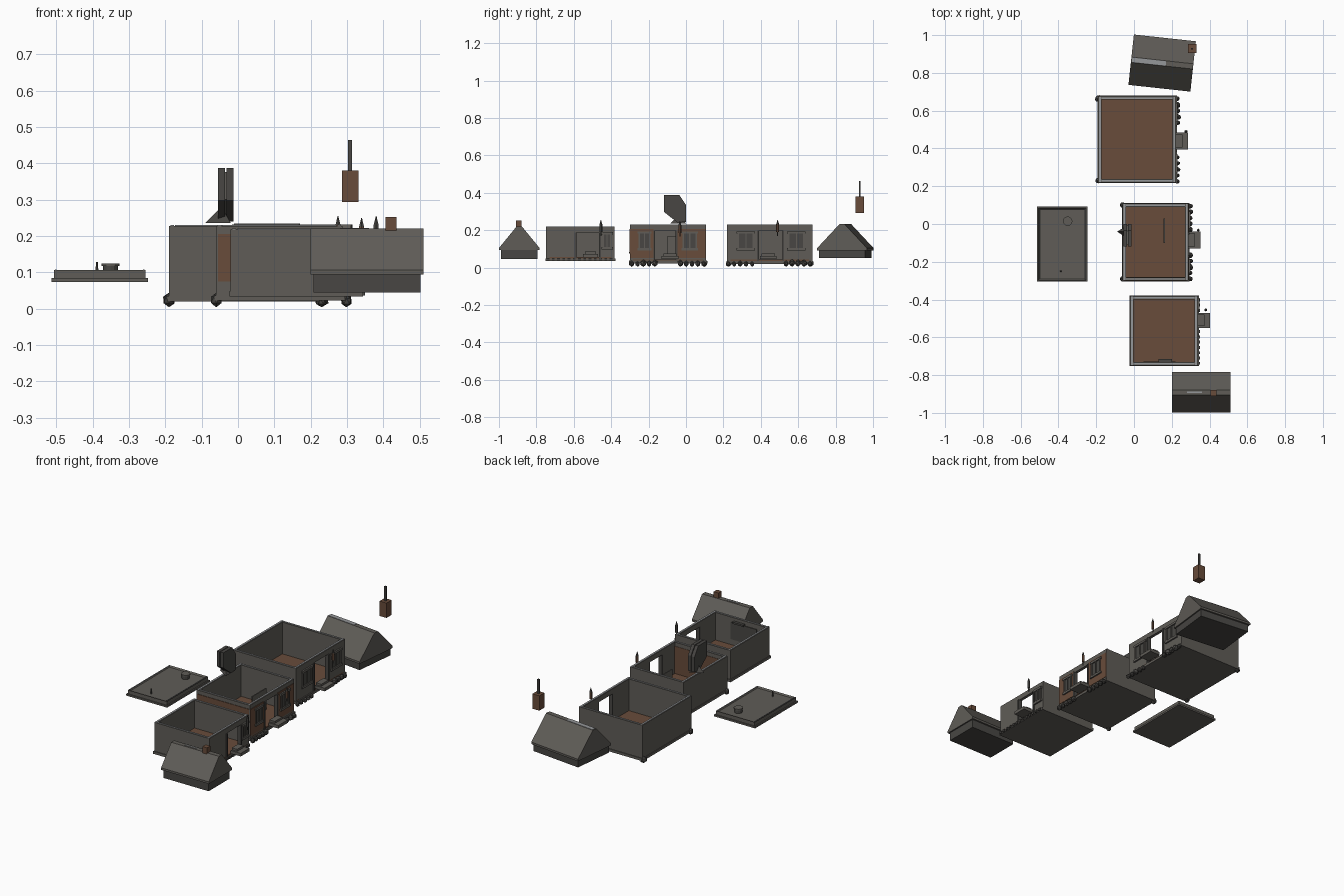
import bpy, bmesh, math, random
from mathutils import Matrix, Vector

random.seed(4)
if "Cube" in bpy.data.objects:
    bpy.data.objects.remove(bpy.data.objects["Cube"], do_unlink=True)


def material(name, r, g, b):
    m = bpy.data.materials.new(name)
    m.use_nodes = True
    m.diffuse_color = (r, g, b, 1)
    m.node_tree.nodes["Principled BSDF"].inputs["Base Color"].default_value = (r, g, b, 1)
    return m


STONE = material("stone grey", .115, .108, .096)
DARK = material("dark stone", .065, .062, .057)
WOOD = material("brown wood", .14, .072, .043)
TRIM = material("pale trim", .30, .31, .32)


def finish(name, bm, *mats):
    bmesh.ops.recalc_face_normals(bm, faces=bm.faces)
    mesh = bpy.data.meshes.new(name)
    bm.to_mesh(mesh)
    bm.free()
    for m in mats:
        mesh.materials.append(m)
    ob = bpy.data.objects.new(name, mesh)
    bpy.context.collection.objects.link(ob)
    return ob


def add_box(bm, x, y, z):
    lo, hi = Vector((x[0], y[0], z[0])), Vector((x[1], y[1], z[1]))
    mat = Matrix.Translation((lo + hi) / 2) @ Matrix.Diagonal((*(hi - lo), 1))
    bmesh.ops.create_cube(bm, size=1, matrix=mat)


def box(name, x, y, z, mat):
    bm = bmesh.new()
    add_box(bm, x, y, z)
    return finish(name, bm, mat)


def prism(name, profile, x0, x1, mat):
    """Extrude a (y, z) outline along x."""
    bm = bmesh.new()
    face = bm.faces.new([bm.verts.new((x0, y, z)) for y, z in profile])
    out = bmesh.ops.extrude_face_region(bm, geom=[face])["geom"]
    bmesh.ops.translate(bm, vec=(x1 - x0, 0, 0),
                        verts=[v for v in out if isinstance(v, bmesh.types.BMVert)])
    return finish(name, bm, mat)


def cylinder(name, x, y, z, r, mat, top=None, sides=12):
    bm = bmesh.new()
    bmesh.ops.create_cone(bm, cap_ends=True, segments=sides, radius1=r,
                          radius2=r if top is None else top, depth=z[1] - z[0],
                          matrix=Matrix.Translation((x, y, sum(z) / 2)))
    return finish(name, bm, mat)


def rocks(name, spots):
    bm = bmesh.new()
    for x, y, r in spots:
        turn = Matrix.Rotation(random.uniform(0, 6), 4, "Z")
        size = Matrix.Diagonal((r * .8, r * random.uniform(.8, 1.1), r, 1))
        bmesh.ops.create_icosphere(bm, subdivisions=1, radius=1,
                                   matrix=Matrix.Translation((x, y, r + .004)) @ turn @ size)
    finish(name, bm, DARK)


def window(name, x, y, z):
    """Framed window with a cross bar on a wall facing +x."""
    w = .009
    box(name + "_pane", (x, x + .002), y, z, DARK)
    bm = bmesh.new()
    mid = sum(y) / 2
    for a, b in ((y[0], y[0] + w), (y[1] - w, y[1]), (mid - .003, mid + .003)):
        add_box(bm, (x, x + .007), (a, b), z)
    for a, b in ((z[0] - .004, z[0] + w), (z[1] - w, z[1] + .004)):
        add_box(bm, (x, x + .009), (y[0] - .005, y[1] + .005), (a, b))
    finish(name + "_frame", bm, STONE)


def house(name, x, y, z, door, t=.017):
    """Open-topped room with a doorway in its +x wall."""
    (x0, x1), (y0, y1), (z0, z1) = x, y, z
    head = z1 - .03
    box(name + "_base", (x0 - .004, x1 + .006), (y0 - .004, y1 + .004), (z0, z0 + .015), STONE)
    box(name + "_floor", (x0 + t, x1), (y0 + t, y1 - t), (z0 + .015, z0 + .022), WOOD)
    bm = bmesh.new()
    add_box(bm, (x0, x0 + t), y, (z0 + .015, z1))
    add_box(bm, (x0 + t, x1), (y0, y0 + t), (z0 + .015, z1))
    add_box(bm, (x0 + t, x1), (y1 - t, y1), (z0 + .015, z1))
    for a, b in ((y0 + t, door[0]), (door[1], y1 - t)):
        add_box(bm, (x1 - t, x1), (a, b), (z0 + .015, head))
    add_box(bm, (x1 - t, x1), (y0 + t, y1 - t), (head, z1))
    finish(name + "_walls", bm, STONE)
    # pale capping along the wall tops
    bm = bmesh.new()
    top = (z1, z1 + .002)
    add_box(bm, (x0 + .004, x0 + t - .003), y, top)
    add_box(bm, (x1 - t + .003, x1 - .004), y, top)
    for edge in (y0, y1 - t):
        add_box(bm, (x0 + t, x1 - t), (edge + .005, edge + t - .005), top)
    finish(name + "_wall_cap", bm, TRIM)
    # door jambs
    for side, d in zip(("right", "left"), door):
        box(f"{name}_{side}_jamb", (x1 - t, x1 + .006), (d - .005, d + .005), (z0 + .015, head), DARK)


def steps(name, x, y, z):
    box(name + "_step", (x, x + .065), y, (z, z + .018), STONE)
    box(name + "_stoop", (x, x + .035), (y[0] + .01, y[1] - .01), (z + .018, z + .03), STONE)


def lantern(name, x, y, z, mat):
    cylinder(name + "_lantern_stem", x, y, (z, z + .03), .003, DARK, sides=6)
    cylinder(name + "_lantern_body", x, y, (z + .02, z + .06), .008, mat, sides=6)
    cylinder(name + "_lantern_cap", x, y, (z + .06, z + .085), .008, DARK, top=.001, sides=6)


def gable_roof(name, length, depth, base, eave, ridge, centre, angle=0):
    h = depth / 2
    parts = [
        prism(name, [(-h, eave - .006), (h, eave - .006), (h, eave + .006), (.014, ridge),
                     (-.014, ridge), (-h, eave + .006)], -length / 2, length / 2, STONE),
        box(name + "_skirt", (-length / 2 + .008, length / 2 - .008),
            (-h + .01, h - .01), (base, eave - .004), DARK)]
    for p in parts:
        p.location = (*centre, 0)
        p.rotation_euler.z = angle
    return parts


# Back house
house("back_house", (-.19, .222), (.22, .675), (.02, .228), (.385, .52))
steps("back_house", .222, (.395, .485), .045)
lantern("back_house", .275, .49, .17, WOOD)
window("back_house_right_window", .222, (.275, .365), (.095, .19))
window("back_house_left_window", .222, (.545, .635), (.095, .19))
rocks("back_house_rocks",
      [(.23, .225 + i * .032, random.uniform(.014, .021)) for i in range(5)] +
      [(.23, .535 + i * .032, random.uniform(.014, .021)) for i in range(5)] +
      [(-.19, .23, .02), (-.19, .665, .02)])

# Middle house with timber panels
house("middle_house", (-.06, .288), (-.3, .108), (.022, .228), (-.17, -.05))
steps("middle_house", .288, (-.13, -.04), .045)
lantern("middle_house", .34, -.033, .165, WOOD)
for side, span in (("right", (-.3, -.175)), ("left", (-.045, .105))):
    box(f"middle_house_{side}_panel", (.287, .291), span, (.05, .205), WOOD)
window("middle_house_right_window", .29, (-.255, -.19), (.095, .19))
window("middle_house_left_window", .29, (-.02, .06), (.095, .19))
box("middle_house_front_panel", (-.055, .283), (-.303, -.299), (.075, .205), WOOD)
box("middle_house_inner_panel", (-.04, .27), (-.284, -.281), (.045, .205), WOOD)
box("middle_house_screen", (.157, .163), (-.1, .03), (.045, .17), STONE)
rocks("middle_house_rocks",
      [(.298, -.29 + i * .031, random.uniform(.013, .02)) for i in range(5)] +
      [(.298, -.03 + i * .031, random.uniform(.013, .02)) for i in range(5)] +
      [(-.06, -.29, .02), (-.06, .1, .02)])

# Front house
house("front_house", (-.02, .338), (-.748, -.382), (.034, .218), (-.59, -.46))
steps("front_house", .338, (-.55, -.47), .055)
lantern("front_house", .38, -.455, .17, DARK)
window("front_house_window", .338, (-.447, -.396), (.1, .185))
box("front_house_inner_board", (.05, .22), (-.731, -.727), (.09, .19), DARK)
box("front_house_shelf", (.13, .2), (-.731, -.715), (.19, .2), DARK)
bm = bmesh.new()
for i in range(13):
    add_box(bm, (.34, .35), (-.745 + i * .028, -.73 + i * .028), (.036, .05))
finish("front_house_edge_stones", bm, DARK)

# Tall twin-leaf vent on the wall of the middle house
outline = [(-.118, .387), (-.035, .387), (0, .335), (0, .245), (-.045, .24), (-.118, .298)]
for side, x in (("right", -.055), ("left", -.032)):
    prism(f"vent_{side}_leaf", outline, x, x + .019, DARK)
prism("vent_core", [(y * .85 - .008, z * .85 + .047) for y, z in outline], -.04, -.028, STONE)
bm = bmesh.new()
corners = [bm.verts.new(c) for c in ((-.09, -.04, .236), (-.02, -.085, .236),
                                     (-.02, 0, .236), (-.045, -.04, .28))]
bmesh.ops.convex_hull(bm, input=corners)
finish("vent_foot", bm, DARK)

# Front gable roof with its chimney
gable_roof("front_roof", .31, .215, .045, .1, .22, (.355, -.8915))
box("front_roof_chimney", (.406, .436), (-.91, -.88), (.19, .252), WOOD)
box("front_roof_ridge_strip", (.28, .36), (-.895, -.888), (.22, .222), TRIM)

# Back gable roof, slightly turned
gable_roof("back_roof", .33, .268, .05, .098, .232, (.149, .852), math.radians(-6.2))
strip = box("back_roof_ridge_strip", (-.16, .02), (-.013, .013), (.232, .234), TRIM)
strip.location = (.149, .852, 0)
strip.rotation_euler.z = math.radians(-6.2)

# Loose chimney with a flue
box("loose_chimney", (.286, .331), (.905, .952), (.293, .38), WOOD)
box("loose_chimney_flue", (.302, .313), (.924, .933), (.38, .464), DARK)

# Flat roof with a sunken deck
box("flat_roof_flange", (-.513, -.247), (-.305, .092), (.074, .084), STONE)
bm = bmesh.new()
add_box(bm, (-.506, -.254), (-.298, .085), (.084, .106))
lid = max(bm.faces, key=lambda f: f.calc_center_median().z)
bmesh.ops.inset_individual(bm, faces=[lid], thickness=.01)
bmesh.ops.translate(bm, verts=lid.verts, vec=(0, 0, -.008))
finish("flat_roof", bm, STONE)
bm = bmesh.new()
for x in (-.503, -.261):
    add_box(bm, (x, x + .004), (-.294, .081), (.106, .108))
finish("flat_roof_edge_trim", bm, TRIM)
cylinder("roof_hatch_neck", -.351, .015, (.098, .118), .021, DARK)
cylinder("roof_hatch_lid", -.351, .015, (.118, .125), .025, STONE)
cylinder("roof_pipe", -.388, -.25, (.098, .128), .005, DARK, top=.003, sides=6)
